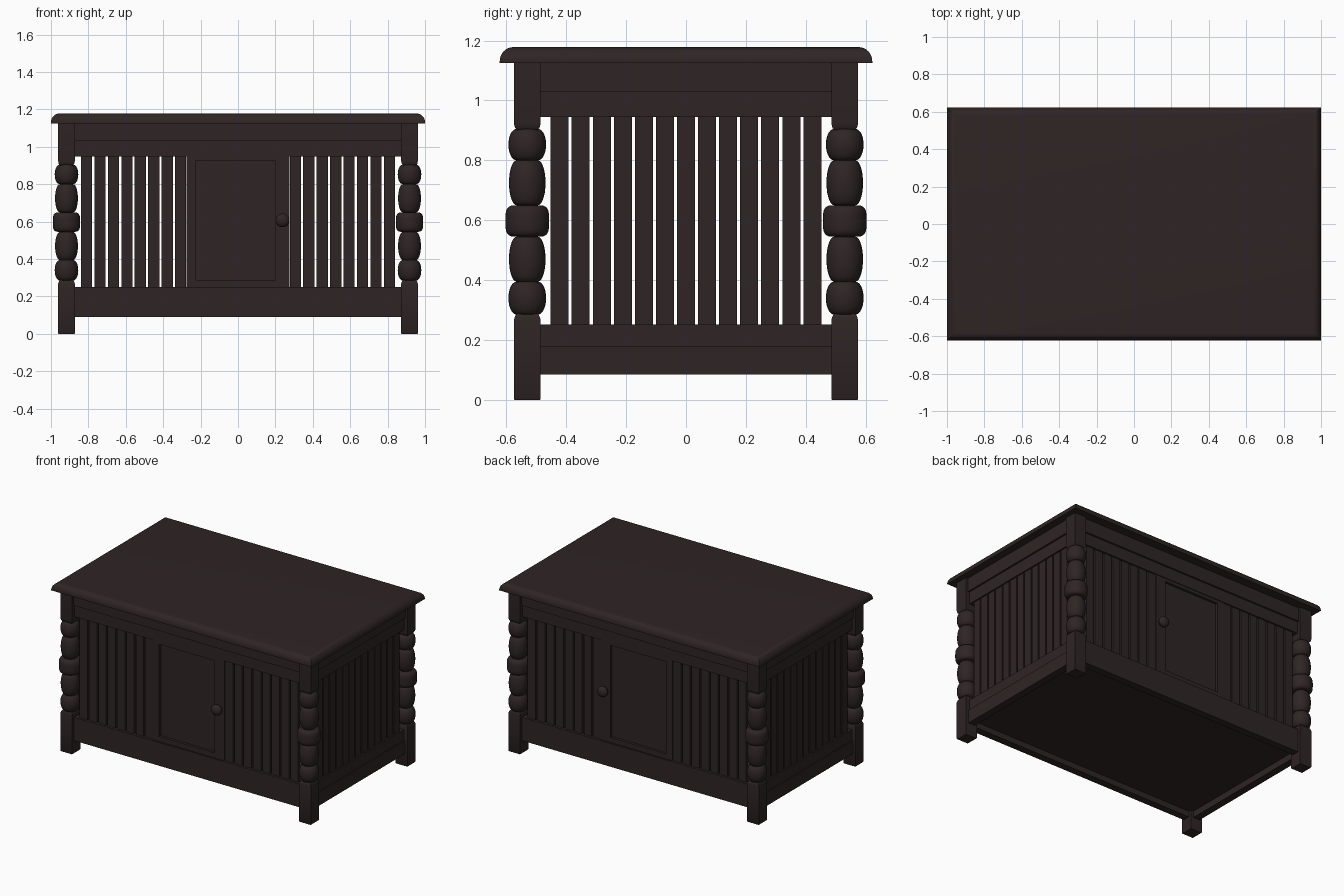
import bpy, bmesh, math

if "Cube" in bpy.data.objects:
    bpy.data.objects.remove(bpy.data.objects["Cube"])

wood = bpy.data.materials.new("dark_brown_wood")
wood.diffuse_color = (0.028, 0.018, 0.018, 1)
wood.use_nodes = True
wood.node_tree.nodes["Principled BSDF"].inputs["Base Color"].default_value = wood.diffuse_color


def finish(name, bm, smooth=None):
    bmesh.ops.recalc_face_normals(bm, faces=bm.faces)
    me = bpy.data.meshes.new(name)
    bm.to_mesh(me)
    bm.free()
    ob = bpy.data.objects.new(name, me)
    bpy.context.collection.objects.link(ob)
    me.materials.append(wood)
    if smooth:
        bpy.ops.object.select_all(action='DESELECT')
        ob.select_set(True)
        bpy.context.view_layer.objects.active = ob
        bpy.ops.object.shade_smooth_by_angle(angle=math.radians(smooth))
    return ob


def add_box(bm, x0, x1, y0, y1, z0, z1):
    v = [bm.verts.new((x, y, z)) for z in (z0, z1)
         for x, y in ((x0, y0), (x1, y0), (x1, y1), (x0, y1))]
    for f in ((3, 2, 1, 0), (4, 5, 6, 7), (0, 1, 5, 4), (1, 2, 6, 5), (2, 3, 7, 6), (3, 0, 4, 7)):
        bm.faces.new([v[i] for i in f])


def boxes(name, items):
    bm = bmesh.new()
    for it in items:
        add_box(bm, *it)
    return finish(name, bm)


def add_stack(bm, rings):
    """Skin a stack of equal-sized rings and cap both ends."""
    rs = [[bm.verts.new(p) for p in r] for r in rings]
    n = len(rs[0])
    for a, b in zip(rs, rs[1:]):
        for i in range(n):
            j = (i + 1) % n
            bm.faces.new((a[i], a[j], b[j], b[i]))
    bm.faces.new(rs[0][::-1])
    bm.faces.new(rs[-1])


def rect(hx, hy, z, cx=0, cy=0):
    return [(cx + sx * hx, cy + sy * hy, z) for sx, sy in ((-1, -1), (1, -1), (1, 1), (-1, 1))]


# Table top with a rounded-over edge
bm = bmesh.new()
edge = [(0, 1.125), (0, 1.131)]
edge += [(0.045 * (1 - math.cos(t)), 1.131 + 0.047 * math.sin(t))
         for t in [math.pi / 2 * k / 8 for k in range(1, 9)]]
add_stack(bm, [rect(1 - d, 0.622 - d, z) for d, z in edge])
finish("table_top", bm, 35)

# Turned corner posts: square ends, lathe-shaped beads between
PX, PY = 0.917, 0.53
beads = [(0.285, 0.395, 0.063, 2), (0.395, 0.545, 0.061, 2), (0.545, 0.65, 0.073, 3.5),
         (0.65, 0.80, 0.061, 2), (0.80, 0.905, 0.063, 2)]
profile = [(0.036, 0.26)]
for z0, z1, r, p in beads:
    for k in range(15):
        t = -math.cos(math.pi * k / 14)
        profile.append((0.036 + (r - 0.036) * max(0, 1 - abs(t) ** p) ** (1 / p),
                        (z0 + z1) / 2 + t * (z1 - z0) / 2 * 0.998))
profile.append((0.036, 0.93))
for sx, side in ((-1, "left"), (1, "right")):
    for sy, end in ((-1, "front"), (1, "back")):
        bm = bmesh.new()
        cx, cy = sx * PX, sy * PY
        add_stack(bm, [rect(h, h, z, cx, cy) for h, z in
                       ((0.042, 0), (0.045, 0.004), (0.045, 0.265), (0.041, 0.28), (0.033, 0.289))])
        add_stack(bm, [rect(h, h, z, cx, cy) for h, z in
                       ((0.033, 0.901), (0.041, 0.908), (0.045, 0.925), (0.045, 1.127))])
        add_stack(bm, [[(cx + r * math.cos(a), cy + r * math.sin(a), z)
                        for a in [2 * math.pi * i / 32 for i in range(32)]] for r, z in profile])
        finish(f"{end}_{side}_post", bm, 40)

# Long sides: rails, slats, framed door and knob
for s, end in ((-1, "front"), (1, "back")):
    def yr(a, b):
        return sorted((s * a, s * b))
    boxes(f"{end}_upper_rail", [(-0.88, 0.88, *yr(0.505, 0.56), 1.03, 1.127),
                                (-0.88, 0.88, *yr(0.505, 0.548), 0.948, 1.03)])
    boxes(f"{end}_lower_rail", [(-0.88, 0.88, *yr(0.505, 0.555), 0.09, 0.252)])
    boxes(f"{end}_slats", [(c - 0.03, c + 0.03, *yr(0.517, 0.538), 0.24, 0.96)
                           for sx in (-1, 1) for c in [sx * (0.307 + 0.0718 * i) for i in range(8)]])
    boxes(f"{end}_door_frame", [(-0.276, -0.225, *yr(0.51, 0.543), 0.252, 0.948),
                                (0.2, 0.276, *yr(0.51, 0.543), 0.252, 0.948),
                                (-0.225, 0.2, *yr(0.51, 0.543), 0.252, 0.287),
                                (-0.225, 0.2, *yr(0.51, 0.543), 0.927, 0.948)])
    boxes(f"{end}_door_panel", [(-0.23, 0.205, *yr(0.51, 0.525), 0.28, 0.935)])
    bm = bmesh.new()
    knob = [(0.016, 0.535), (0.016, 0.553)]
    knob += [(0.037 * math.sin(t), 0.575 - 0.027 * math.cos(t))
             for t in [math.pi * k / 12 for k in range(2, 12)]]
    add_stack(bm, [[(0.238 + r * math.cos(a), s * y, 0.607 + r * math.sin(a))
                    for a in [2 * math.pi * i / 24 for i in range(24)]] for r, y in knob])
    finish(f"{end}_door_knob", bm, 40)

# Short sides: rails and slats
for s, side in ((-1, "left"), (1, "right")):
    def xr(a, b):
        return sorted((s * a, s * b))
    boxes(f"{side}_upper_rail", [(*xr(0.892, 0.947), -0.49, 0.49, 1.03, 1.127),
                                 (*xr(0.892, 0.935), -0.49, 0.49, 0.945, 1.03)])
    boxes(f"{side}_lower_rail", [(*xr(0.892, 0.942), -0.49, 0.49, 0.085, 0.178),
                                 (*xr(0.892, 0.935), -0.49, 0.49, 0.178, 0.252)])
    boxes(f"{side}_slats", [(*xr(0.904, 0.925), c - 0.03, c + 0.03, 0.24, 0.955)
                            for c in [0.0703 * (i - 6) for i in range(13)]])

# Floor board set up inside the lower rails
boxes("floor_board", [(-0.9, 0.9, -0.51, 0.51, 0.13, 0.155)])
